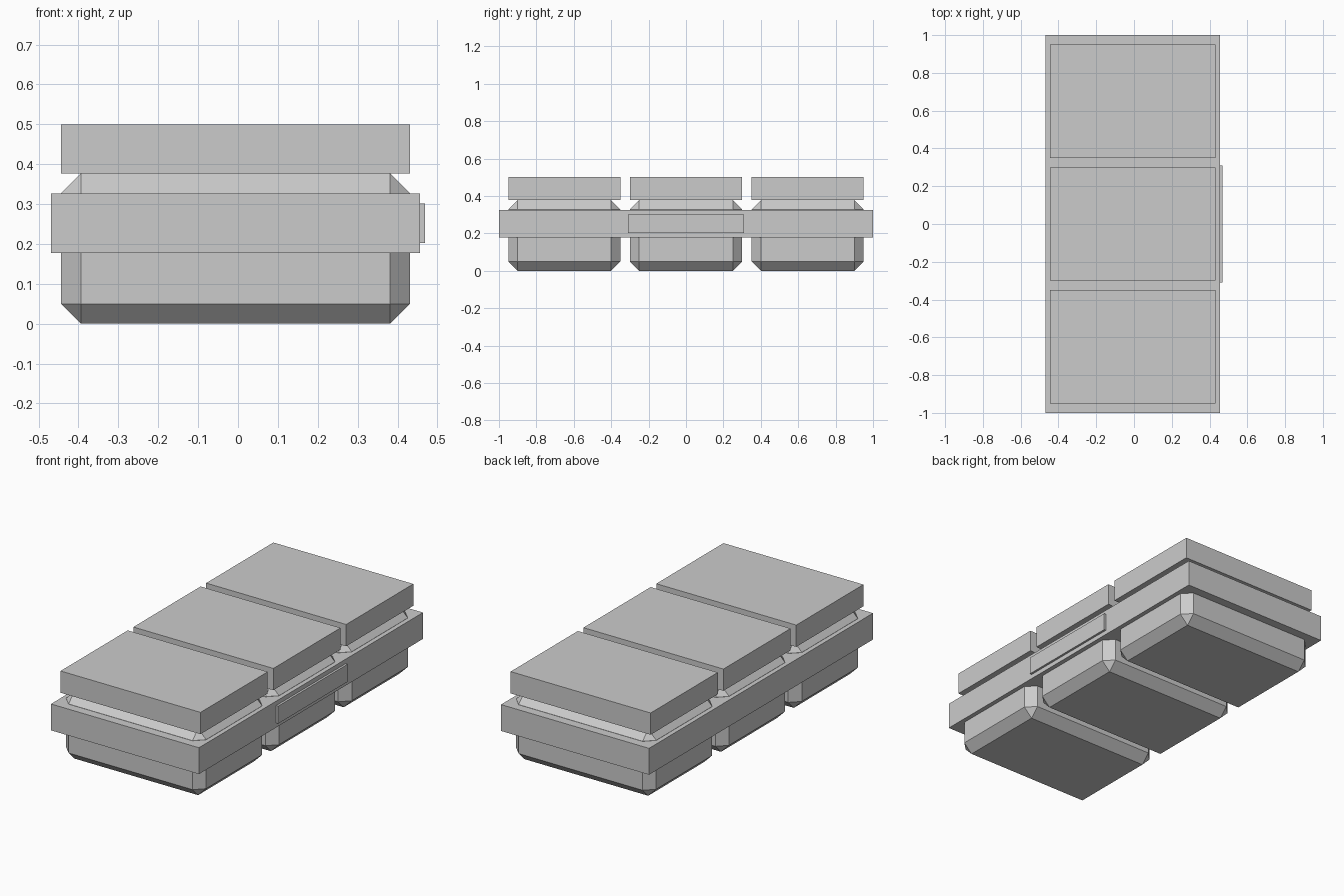
import bpy, bmesh
from mathutils import Vector

if "Cube" in bpy.data.objects:
    bpy.data.objects.remove(bpy.data.objects["Cube"])

CX = -0.0065  # the side plate shifts the main body slightly to the left


def box(name, center, size, chamfer=0.0):
    """Box from centre and size, optionally with every edge chamfered."""
    bm = bmesh.new()
    bmesh.ops.create_cube(bm, size=1)
    bmesh.ops.scale(bm, vec=Vector(size), verts=bm.verts)
    if chamfer:
        bmesh.ops.bevel(bm, geom=bm.edges[:], offset=chamfer, segments=1,
                        affect='EDGES')
    mesh = bpy.data.meshes.new(name)
    bm.to_mesh(mesh)
    bm.free()
    obj = bpy.data.objects.new(name, mesh)
    obj.location = center
    bpy.context.collection.objects.link(obj)
    return obj


# Wide band that ties the three compartments together
box("middle_band", (CX, 0, 0.2515), (0.925, 2.0, 0.149))

# Thin plate on the right side of the band
box("side_plate", (0.4585, 0, 0.2515), (0.02, 0.62, 0.099))

# Three chamfered compartments, each with a flat lid
for label, y in (("front", -0.65), ("middle", 0.0), ("back", 0.65)):
    box(label + "_compartment", (CX, y, 0.1885), (0.875, 0.6, 0.377), 0.05)
    box(label + "_lid", (CX, y, 0.4385), (0.875, 0.6, 0.123))
